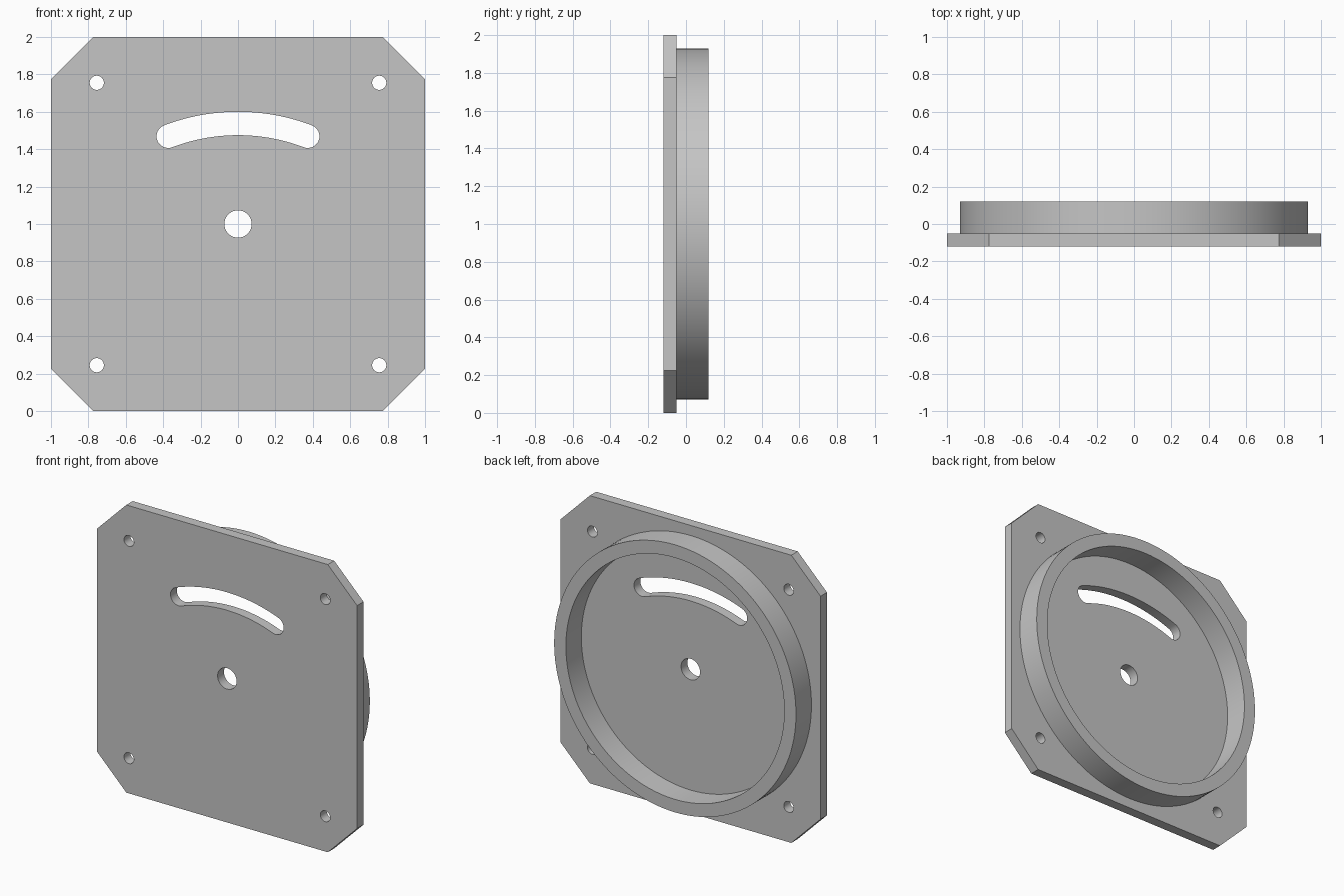
import bpy
import bmesh
from math import sin, cos, pi, radians

if "Cube" in bpy.data.objects:
    bpy.data.objects.remove(bpy.data.objects["Cube"], do_unlink=True)

grey = bpy.data.materials.new("plain grey")
grey.diffuse_color = (0.56, 0.56, 0.56, 1)
grey.use_nodes = True
grey.node_tree.nodes["Principled BSDF"].inputs["Base Color"].default_value = (0.56, 0.56, 0.56, 1)


def arc(cx, cz, r, start, end, steps):
    """Points along an arc, both ends included."""
    angles = [start + (end - start) * i / steps for i in range(steps + 1)]
    return [(cx + r * cos(a), cz + r * sin(a)) for a in angles]


def circle(cx, cz, r, steps=48):
    return arc(cx, cz, r, 0, 2 * pi, steps)[:-1]


def extrude_profile(name, loops, y_front, y_back):
    """Solid from an outline and its holes, drawn in x-z and extruded along y."""
    curve = bpy.data.curves.new(name, "CURVE")
    curve.dimensions = "2D"
    curve.fill_mode = "BOTH"
    curve.extrude = (y_back - y_front) / 2
    for loop in loops:
        spline = curve.splines.new("POLY")
        spline.points.add(len(loop) - 1)
        for point, (x, z) in zip(spline.points, loop):
            point.co = (x, z, 0, 1)
        spline.use_cyclic_u = True
    curve.materials.append(grey)
    obj = bpy.data.objects.new(name, curve)
    bpy.context.collection.objects.link(obj)
    obj.location.y = (y_front + y_back) / 2
    obj.rotation_euler.x = pi / 2
    bpy.ops.object.select_all(action="DESELECT")
    obj.select_set(True)
    bpy.context.view_layer.objects.active = obj
    bpy.ops.object.convert(target="MESH")
    obj = bpy.context.object

    # Weld the caps to the walls
    bm = bmesh.new()
    bm.from_mesh(obj.data)
    bmesh.ops.remove_doubles(bm, verts=bm.verts, dist=0.0001)
    bmesh.ops.recalc_face_normals(bm, faces=bm.faces)
    bm.to_mesh(obj.data)
    bm.free()
    bpy.ops.object.shade_smooth_by_angle(angle=radians(30))
    return obj


# Square plate outline with chamfered corners
c = 0.775
outline = [(1, 1 - c), (1, 1 + c), (c, 2), (-c, 2),
           (-1, 1 + c), (-1, 1 - c), (-c, 0), (c, 0)]

# Curved slot with round ends
mid_r, half_w, sweep = 1.05, 0.0625, radians(20.8)
slot_z = 1.5375 - mid_r
right, left = pi / 2 - sweep, pi / 2 + sweep
end_x, end_z = mid_r * sin(sweep), slot_z + mid_r * cos(sweep)
slot = (arc(0, slot_z, mid_r + half_w, right, left, 32)
        + arc(-end_x, end_z, half_w, left, left + pi, 16)[1:-1]
        + arc(0, slot_z, mid_r - half_w, left, right, 32)
        + arc(end_x, end_z, half_w, right - pi, right, 16)[1:-1])

# Centre hole and four bolt holes
holes = [circle(0, 1, 0.073)]
holes += [circle(sx * 0.755, 1 + sz * 0.755, 0.038, 32)
          for sx in (-1, 1) for sz in (-1, 1)]

extrude_profile("mounting_plate", [outline, slot] + holes, -0.12, -0.05)

# Round collar on the back, seated slightly into the plate
extrude_profile("back_collar", [circle(0, 1, 0.93, 128), circle(0, 1, 0.84, 128)], -0.06, 0.12)
